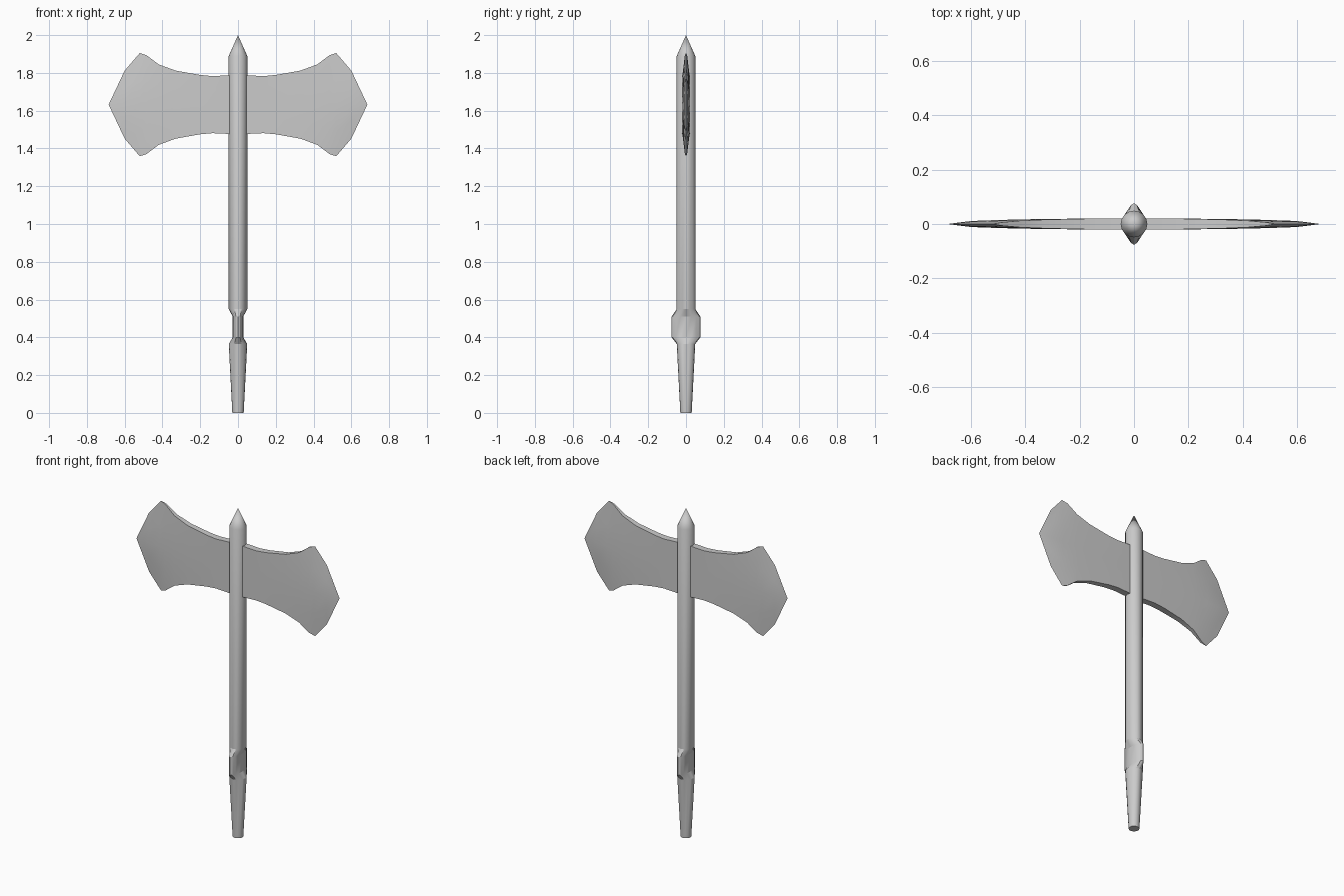
import bpy, bmesh, math

if "Cube" in bpy.data.objects:
    bpy.data.objects.remove(bpy.data.objects["Cube"])


def loft(name, rings, cap_start=False):
    """Skin a list of equal-length closed rings; collapsed rings become points."""
    bm = bmesh.new()
    loops = [[bm.verts.new(p) for p in ring] for ring in rings]
    n = len(loops[0])
    for a, b in zip(loops, loops[1:]):
        for i in range(n):
            j = (i + 1) % n
            bm.faces.new((a[i], a[j], b[j], b[i]))
    if cap_start:
        bm.faces.new(loops[0])
    bmesh.ops.remove_doubles(bm, verts=bm.verts[:], dist=0.0005)
    bmesh.ops.recalc_face_normals(bm, faces=bm.faces[:])
    mesh = bpy.data.meshes.new(name)
    bm.to_mesh(mesh)
    bm.free()
    obj = bpy.data.objects.new(name, mesh)
    bpy.context.collection.objects.link(obj)
    bpy.ops.object.select_all(action='DESELECT')
    obj.select_set(True)
    bpy.context.view_layer.objects.active = obj
    bpy.ops.object.shade_smooth_by_angle(angle=math.radians(25))
    return obj


def ellipse(rx, ry, z, sides=16):
    return [(rx * math.cos(2 * math.pi * i / sides),
             ry * math.sin(2 * math.pi * i / sides), z) for i in range(sides)]


# Handle: tapered grip, flattened collar, round shaft and pointed tip
handle_profile = [
    (0.030, 0.030, 0.0), (0.049, 0.049, 0.365), (0.028, 0.076, 0.40),
    (0.028, 0.076, 0.51), (0.049, 0.049, 0.55), (0.049, 0.049, 1.89),
    (0.0, 0.0, 2.0),
]
loft("handle", [ellipse(*p) for p in handle_profile], cap_start=True)


# Double blade: columns of (x, half height, rim half thickness, middle half thickness)
BLADE_Z = 1.632
half_blade = [
    (0.05, 0.155, 0.020, 0.020), (0.135, 0.151, 0.020, 0.020),
    (0.20, 0.157, 0.019, 0.020), (0.33, 0.180, 0.016, 0.018),
    (0.42, 0.213, 0.012, 0.017), (0.485, 0.262, 0.006, 0.015),
    (0.52, 0.273, 0.0, 0.014), (0.60, 0.180, 0.0, 0.011),
    (0.685, 0.0, 0.0, 0.0),
]


def blade_ring(x, h, rim, mid):
    side = []
    for s in (-1, -0.5, 0, 0.5, 1):
        t = mid + (rim - mid) * s * s
        side.append((x, -t, BLADE_Z + s * h))
    return side + [(px, -py, pz) for px, py, pz in reversed(side)]


columns = [(-x, h, r, m) for x, h, r, m in reversed(half_blade)] + half_blade
loft("double_blade", [blade_ring(*c) for c in columns])
